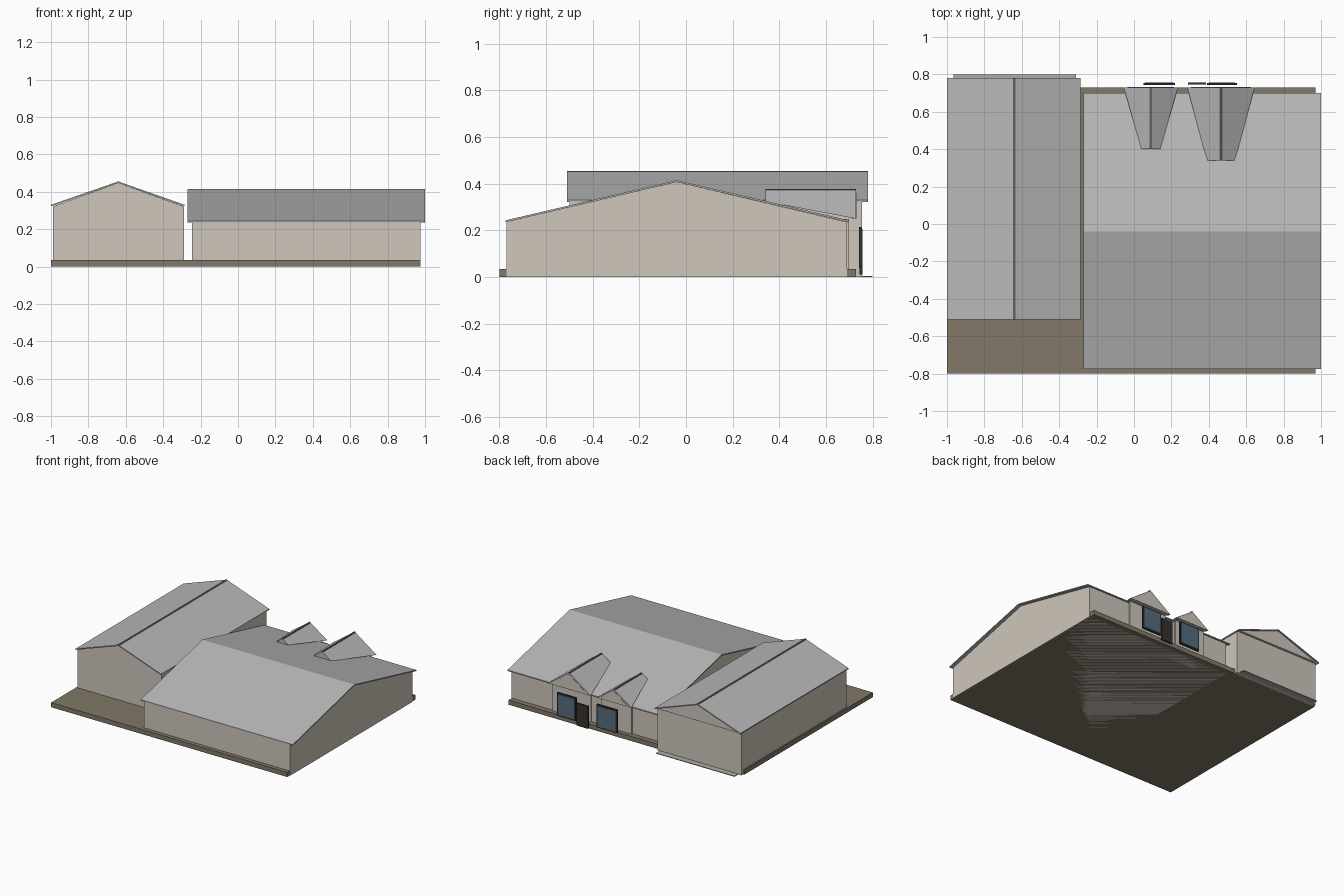
import bpy, bmesh

if "Cube" in bpy.data.objects:
    bpy.data.objects.remove(bpy.data.objects["Cube"])


def material(name, rgb):
    m = bpy.data.materials.new(name)
    m.diffuse_color = (*rgb, 1)
    m.use_nodes = True
    m.node_tree.nodes["Principled BSDF"].inputs["Base Color"].default_value = m.diffuse_color
    return m


WALL = material("wall_plaster", (0.62, 0.57, 0.50))
ROOF = material("roof_grey", (0.48, 0.48, 0.48))
RIDGE = material("ridge_grey", (0.12, 0.12, 0.12))
SLAB = material("slab_brown", (0.22, 0.19, 0.14))
STEP = material("step_stone", (0.42, 0.42, 0.36))
GLASS = material("window_glass", (0.09, 0.15, 0.21))
DARK = material("door_dark", (0.035, 0.03, 0.025))


def mesh_object(name, verts, faces, mat):
    bm = bmesh.new()
    vs = [bm.verts.new(v) for v in verts]
    for f in faces:
        bm.faces.new([vs[i] for i in f])
    bmesh.ops.recalc_face_normals(bm, faces=bm.faces)
    me = bpy.data.meshes.new(name)
    bm.to_mesh(me)
    bm.free()
    me.materials.append(mat)
    ob = bpy.data.objects.new(name, me)
    bpy.context.collection.objects.link(ob)
    return ob


def prism(name, profile, lo, hi, mat, axis="y"):
    """Extrude a 2D (side, z) profile along x or y."""
    def place(p, t):
        return (p[0], t, p[1]) if axis == "y" else (t, p[0], p[1])
    n = len(profile)
    verts = [place(p, t) for t in (lo, hi) for p in profile]
    faces = [range(n), range(n, 2 * n)]
    faces += [(i, (i + 1) % n, n + (i + 1) % n, n + i) for i in range(n)]
    return mesh_object(name, verts, faces, mat)


def box(name, x0, x1, y0, y1, z0, z1, mat):
    return prism(name, [(x0, z0), (x1, z0), (x1, z1), (x0, z1)], y0, y1, mat)


def roof(name, a, mid, b, eave, top, lo, hi, axis, t=0.008):
    """Thin folded roof sheet."""
    prism(name, [(a, eave), (mid, top), (b, eave),
                 (b, eave - t), (mid, top - t), (a, eave - t)], lo, hi, ROOF, axis)


# Ground slab and the low step behind the wing
box("base_slab", -1.0, 0.97, -0.80, 0.73, 0, 0.035, SLAB)
box("back_step", -0.965, -0.31, 0.74, 0.80, 0, 0.005, STEP)

# Side wing
prism("wing_walls", [(-0.99, 0), (-0.29, 0), (-0.29, 0.321), (-0.64, 0.447),
                     (-0.99, 0.321)], -0.50, 0.755, WALL)
prism("wing_back_gable", [(-0.98, 0.325), (-0.30, 0.325), (-0.64, 0.447)],
      0.74, 0.772, WALL)
roof("wing_roof", -1.0, -0.64, -0.285, 0.33, 0.455, -0.51, 0.78, "y")
box("wing_ridge", -0.648, -0.634, -0.51, 0.78, 0.448, 0.4555, RIDGE)

# Main hall
prism("hall_walls", [(-0.77, 0), (0.69, 0), (0.69, 0.236), (-0.04, 0.407),
                     (-0.77, 0.236)], -0.245, 0.975, WALL, "x")
roof("hall_roof", -0.775, -0.04, 0.70, 0.243, 0.415, -0.27, 1.0, "x")


# Entrance bays: walls, gable and tapering roof running into the hall roof
def bay(i, x, half, back, back_half, top, eave=0.25, front=0.73):
    zb = top - (top - eave) * back_half / half
    box(f"bay_walls_{i}", x - half + 0.02, x + half - 0.02, 0.60, 0.70, 0, eave, WALL)
    verts = [(x - half, front, eave), (x, front, top), (x + half, front, eave),
             (x - back_half, back, zb), (x, back, top), (x + back_half, back, zb)]
    mesh_object(f"bay_roof_{i}", verts,
                [(0, 1, 4, 3), (1, 2, 5, 4), (3, 4, 5), (0, 3, 5, 2), (0, 1, 2)], ROOF)
    k = (half - 0.02) / half
    prism(f"bay_gable_{i}", [(x - half * k, eave + 0.001), (x + half * k, eave + 0.001),
                             (x, eave + (top - eave) * k)], front - 0.02, front + 0.002, WALL)
    box(f"bay_ridge_{i}", x - 0.006, x + 0.006, back, front, top - 0.005, top + 0.001, RIDGE)


bay(1, 0.09, 0.145, 0.40, 0.05, 0.35)
bay(2, 0.465, 0.18, 0.34, 0.075, 0.377)

# Windows and door
for i, (x0, x1) in enumerate([(0.05, 0.22), (0.39, 0.55)], 1):
    box(f"window_frame_{i}", x0, x1, 0.742, 0.753, 0.04, 0.215, DARK)
    box(f"window_glass_{i}", x0 + 0.01, x1 - 0.01, 0.747, 0.757, 0.05, 0.205, GLASS)
box("door", 0.29, 0.385, 0.745, 0.757, 0.01, 0.18, DARK)
